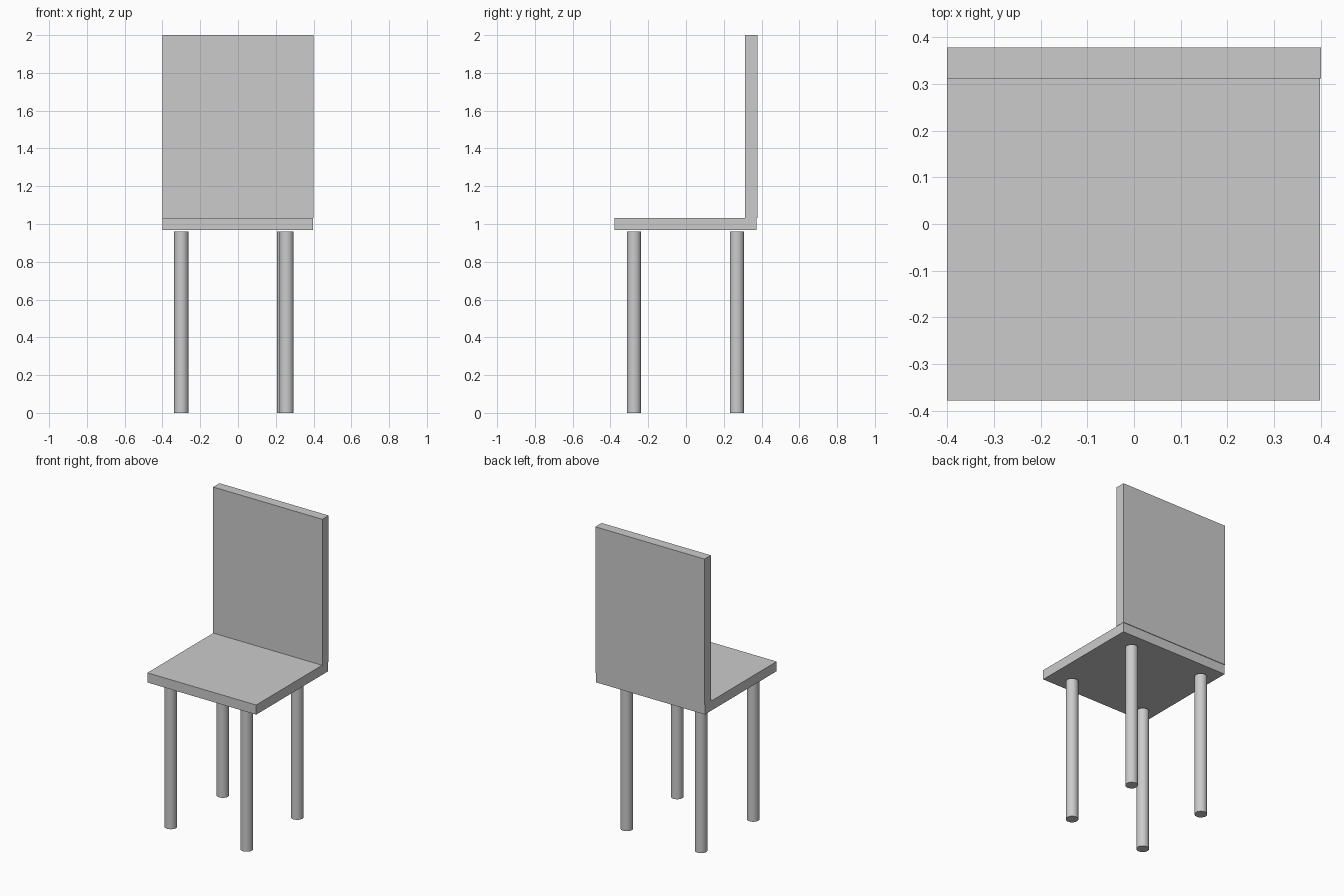
import bpy

if "Cube" in bpy.data.objects:
    bpy.data.objects.remove(bpy.data.objects["Cube"])


def box(name, lo, hi):
    """Axis-aligned slab between two corners."""
    bpy.ops.mesh.primitive_cube_add(size=1, location=[(a + b) / 2 for a, b in zip(lo, hi)])
    ob = bpy.context.object
    ob.name = name
    ob.scale = [b - a for a, b in zip(lo, hi)]
    bpy.ops.object.transform_apply(location=False, rotation=False, scale=True)
    return ob


def leg(name, x, y, radius=0.038, height=0.96):
    """Round leg standing on the floor."""
    bpy.ops.mesh.primitive_cylinder_add(vertices=32, radius=radius, depth=height,
                                        location=(x, y, height / 2))
    ob = bpy.context.object
    ob.name = name
    bpy.ops.object.shade_smooth_by_angle()
    return ob


# Seat slab and upright backrest
box("seat", (-0.4, -0.378, 0.968), (0.398, 0.374, 1.032))
box("backrest", (-0.4, 0.312, 1.032), (0.4, 0.378, 2.0))

# Four legs, the right pair slightly uneven, stopping just under the seat
for name, x, y in (
    ("front_left_leg", -0.30, -0.275),
    ("front_right_leg", 0.257, -0.275),
    ("back_left_leg", -0.30, 0.27),
    ("back_right_leg", 0.245, 0.27),
):
    leg(name, x, y)
